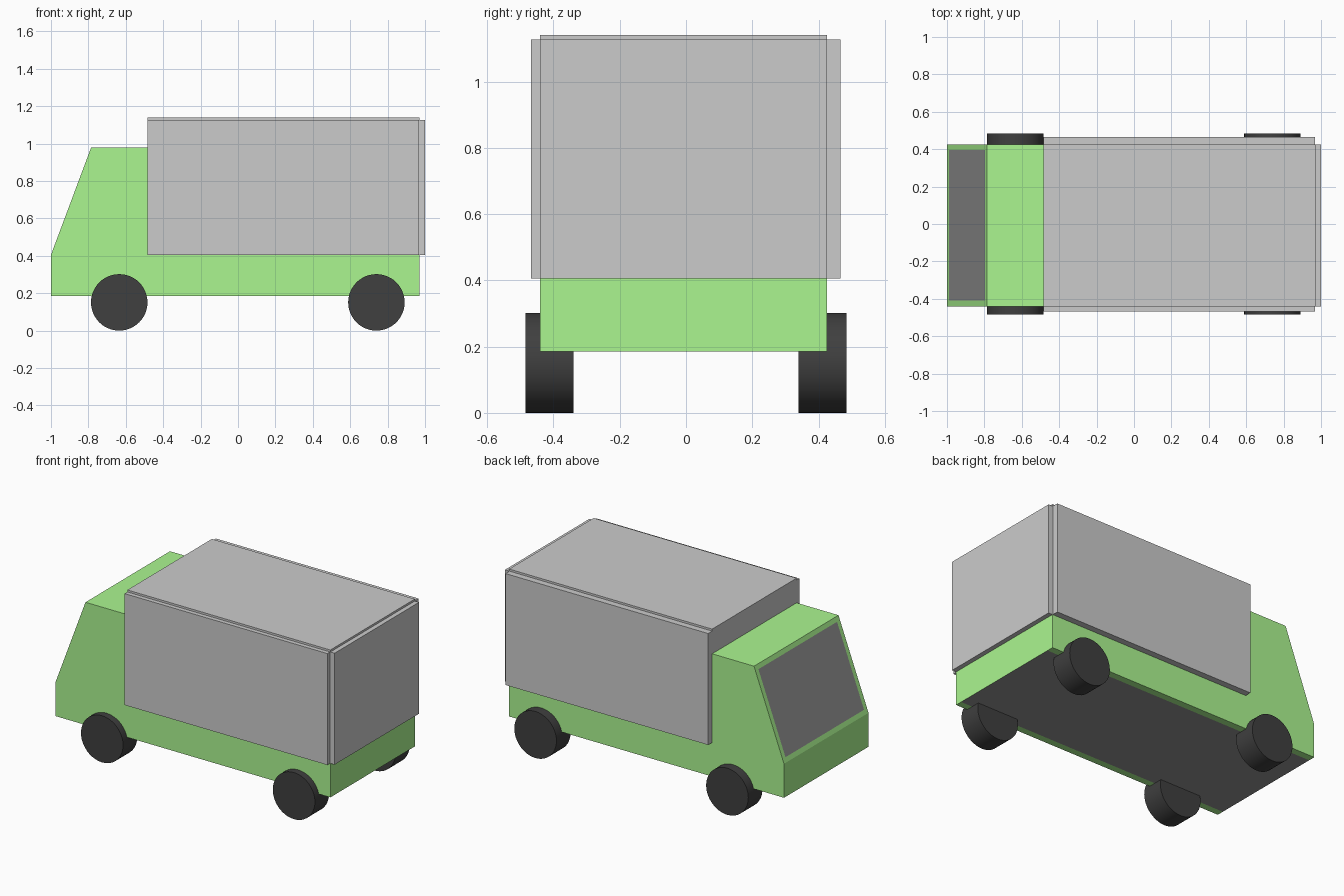
import bpy, bmesh, math
from mathutils import Vector

if "Cube" in bpy.data.objects:
    bpy.data.objects.remove(bpy.data.objects["Cube"])

def material(name, rgb):
    m = bpy.data.materials.new(name)
    m.diffuse_color = (*rgb, 1)
    m.use_nodes = True
    m.node_tree.nodes["Principled BSDF"].inputs["Base Color"].default_value = m.diffuse_color
    return m

GREEN = material("green paint", (0.41, 0.92, 0.28))
DARK = material("dark glass", (0.29, 0.29, 0.29))
BLACK = material("tyre rubber", (0.05, 0.05, 0.05))
Y0, Y1 = -0.44, 0.425          # body side planes

def finish(name, bm, mats=()):
    me = bpy.data.meshes.new(name)
    bm.to_mesh(me)
    bm.free()
    ob = bpy.data.objects.new(name, me)
    bpy.context.collection.objects.link(ob)
    for m in mats:
        me.materials.append(m)
    return ob

def box(name, lo, hi):
    lo, hi = Vector(lo), Vector(hi)
    bm = bmesh.new()
    bmesh.ops.create_cube(bm, size=1)
    for v in bm.verts:
        v.co = (lo + hi) / 2 + v.co * (hi - lo)
    return finish(name, bm)

# Cab and chassis: one side profile extruded across the width
profile = [(-1, 0.185), (-1, 0.405), (-0.785, 0.98), (-0.485, 0.98),
           (-0.485, 0.405), (0.97, 0.405), (0.97, 0.185)]
bm = bmesh.new()
side = bm.faces.new([bm.verts.new((x, Y0, z)) for x, z in profile])
ext = bmesh.ops.extrude_face_region(bm, geom=[side], use_keep_orig=True)
for v in ext["geom"]:
    if isinstance(v, bmesh.types.BMVert):
        v.co.y = Y1
bmesh.ops.recalc_face_normals(bm, faces=bm.faces[:])

# Windscreen: inset of the sloping face
screen = next(f for f in bm.faces if f.normal.x < -0.5 and f.normal.z > 0.1)
bmesh.ops.inset_region(bm, faces=[screen], thickness=0.043)
screen.material_index = 1

# Underside: dark strip between two green sills
for y in (Y0 + 0.045, Y1 - 0.045):
    low = [f for f in bm.faces if f.normal.z < -0.9]
    geom = set(low)
    for f in low:
        geom.update(f.edges, f.verts)
    bmesh.ops.bisect_plane(bm, geom=list(geom), plane_co=(0, y, 0), plane_no=(0, 1, 0))
for f in bm.faces:
    if f.normal.z < -0.9 and abs(f.calc_center_median().y) < 0.2:
        f.material_index = 1
finish("cab_and_chassis", bm, (GREEN, DARK))

# Cargo box with raised side and rear panels
box("cargo_box", (-0.485, Y0, 0.405), (0.97, Y1, 1.14))
box("right_side_panel", (-0.485, -0.468, 0.405), (0.968, Y0, 1.127))
box("left_side_panel", (-0.485, Y1, 0.405), (0.968, 0.466, 1.127))
box("rear_panel", (0.97, Y0, 0.405), (1.0, Y1, 1.127))

# Wheels
for end, x in (("front", -0.635), ("rear", 0.74)):
    for lr, s in (("right", -1), ("left", 1)):
        bpy.ops.mesh.primitive_cylinder_add(vertices=48, radius=0.151, depth=0.145,
            location=(x, s * 0.4125, 0.151), rotation=(math.pi / 2, 0, 0))
        wheel = bpy.context.object
        wheel.name = f"{end}_{lr}_wheel"
        wheel.data.materials.append(BLACK)
        bpy.ops.object.shade_smooth_by_angle(angle=math.radians(30))
